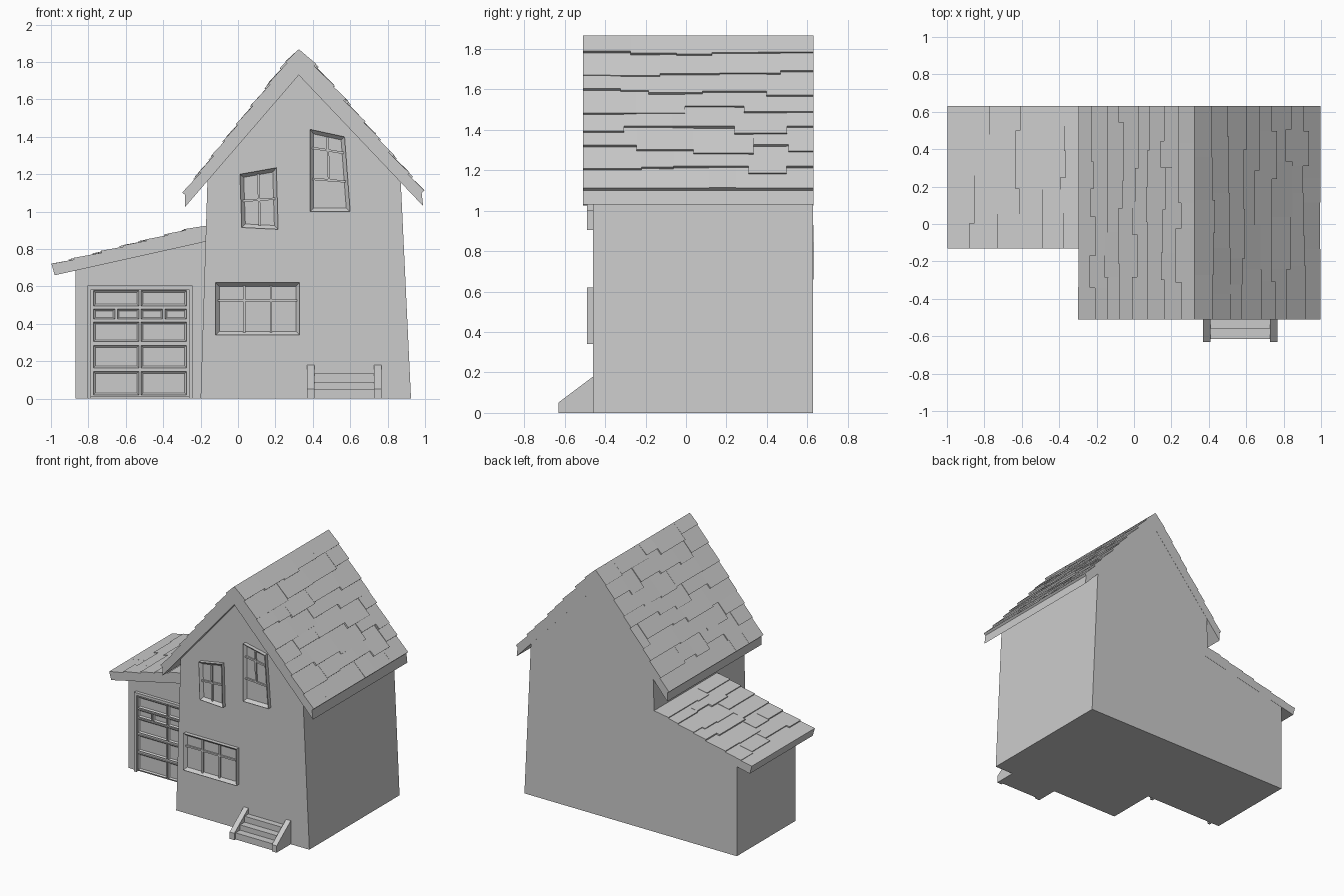
import bpy, bmesh, random
from mathutils import Vector

if "Cube" in bpy.data.objects:
    bpy.data.objects.remove(bpy.data.objects["Cube"])


def finish(name, bm):
    bmesh.ops.recalc_face_normals(bm, faces=bm.faces)
    me = bpy.data.meshes.new(name)
    bm.to_mesh(me)
    bm.free()
    ob = bpy.data.objects.new(name, me)
    bpy.context.collection.objects.link(ob)
    return ob


def add_prism(bm, pts, y0, y1):
    """Extrude an x,z outline from y0 to y1; returns the face at y0."""
    a = [bm.verts.new((x, y0, z)) for x, z in pts]
    b = [bm.verts.new((x, y1, z)) for x, z in pts]
    front = bm.faces.new(a)
    bm.faces.new(b[::-1])
    for i in range(len(pts)):
        j = (i + 1) % len(pts)
        bm.faces.new((a[j], a[i], b[i], b[j]))
    return front


def prism(name, pts, y0, y1):
    bm = bmesh.new()
    add_prism(bm, pts, y0, y1)
    return finish(name, bm)


def rect(x0, x1, z0, z1):
    return [(x0, z0), (x1, z0), (x1, z1), (x0, z1)]


def add_framed(bm, pts, y0, y1, rim, recess):
    """Prism whose front face is inset and pushed back."""
    f = add_prism(bm, pts, y0, y1)
    bm.normal_update()
    bmesh.ops.inset_region(bm, faces=[f], thickness=rim, use_even_offset=True)
    for v in f.verts:
        v.co.y += recess


def window(name, quad, bars):
    """quad: bl, br, tr, tl corners; bars: (u0, v0, u1, v1) fractions."""
    bl, br, tr, tl = [Vector(p) for p in quad]

    def at(u, v):
        return bl.lerp(br, u).lerp(tl.lerp(tr, u), v)
    bm = bmesh.new()
    add_framed(bm, quad, -0.49, -0.45, 0.02, 0.022)
    for u0, v0, u1, v1 in bars:
        p, q = at(u0, v0), at(u1, v1)
        d = (q - p).normalized() * 0.006
        n = Vector((-d.y, d.x))
        add_prism(bm, [p - n, q - n, q + n, p + n], -0.48, -0.46)
    return finish(name, bm)


def shingles(name, ridge, eave, y0, y1, rows, thick, seed):
    """Overlapping wedge shingles with ragged lower edges."""
    rnd = random.Random(seed)
    ridge, eave = Vector(ridge), Vector(eave)
    up = ridge - eave
    length = up.length
    up.normalize()
    n = Vector((-up.y, up.x))
    if n.y < 0:
        n = -n
    step = length / rows
    bm = bmesh.new()
    for r in range(rows):
        y = y0
        while y < y1 - 0.001:
            w = rnd.uniform(0.13, 0.32)
            ye = y1 if y + w > y1 - 0.08 else y + w
            low = r * step + (rnd.uniform(-0.25, 0.25) * step if r else 0)
            top = min(low + step * 1.55, length)
            t = thick * rnd.uniform(0.8, 1.0)
            a = eave + up * low
            b = eave + up * top
            add_prism(bm, [a - n * 0.004, b - n * 0.004, b + n * 0.003, a + n * t], y, ye)
            y = ye
    return finish(name, bm)


# Main house and garage walls
prism("house_walls", [(-0.2, 0), (0.925, 0), (0.87, 1.165), (0.325, 1.74), (-0.163, 1.175)], -0.46, 0.629)
prism("garage_walls", [(-0.87, 0), (-0.15, 0), (-0.15, 0.86), (-0.87, 0.695)], -0.08, 0.629)

# Roof slabs
prism("main_roof", [(0.325, 1.865), (0.982, 1.10), (0.99, 1.03), (0.325, 1.73), (-0.283, 1.025), (-0.283, 1.09)],
      -0.51, 0.63)
prism("garage_roof", [(-0.15, 0.925), (-0.15, 0.845), (-0.98, 0.66), (-0.993, 0.705)], -0.13, 0.63)

# Shingle coverings
shingles("right_shingles", (0.325, 1.865), (0.982, 1.10), -0.51, 0.63, 8, 0.022, 3)
shingles("left_shingles", (0.325, 1.865), (-0.283, 1.09), -0.51, 0.63, 8, 0.02, 8)
shingles("garage_shingles", (-0.15, 0.925), (-0.993, 0.705), -0.13, 0.63, 7, 0.018, 5)

# Front windows, two of them crooked
window("wide_window", rect(-0.12, 0.33, 0.34, 0.62),
       [(0.03, 0.66, 0.97, 0.66), (0.34, 0.05, 0.34, 0.95), (0.66, 0.05, 0.66, 0.95)])
window("left_upper_window", [(0.02, 0.915), (0.215, 0.905), (0.205, 1.235), (0.01, 1.2)],
       [(0.06, 0.5, 0.94, 0.5), (0.5, 0.05, 0.5, 0.95)])
window("right_upper_window", [(0.385, 1.0), (0.6, 1.0), (0.57, 1.4), (0.385, 1.44)],
       [(0.06, 0.4, 0.94, 0.4), (0.06, 0.78, 0.94, 0.78), (0.5, 0.4, 0.5, 0.95)])

# Garage door with panel rows: (bottom, top, columns)
bm = bmesh.new()
add_prism(bm, rect(-0.785, -0.262, 0.012, 0.585), -0.09, -0.07)
for z0, z1, cols in [(0.02, 0.145, 2), (0.165, 0.285, 2), (0.305, 0.41, 2), (0.425, 0.48, 4), (0.495, 0.578, 2)]:
    w = 0.51 / cols
    for i in range(cols):
        x = -0.779 + i * w
        add_framed(bm, rect(x + 0.006, x + w - 0.006, z0, z1), -0.102, -0.085, 0.01, 0.009)
finish("garage_door", bm)

# Garage door trim
bm = bmesh.new()
for r in [rect(-0.805, -0.785, 0, 0.605), rect(-0.262, -0.242, 0, 0.605), rect(-0.785, -0.262, 0.585, 0.605)]:
    add_prism(bm, r, -0.105, -0.07)
finish("garage_door_trim", bm)

# Front steps
bm = bmesh.new()
for front, top in [(-0.615, 0.05), (-0.56, 0.09), (-0.505, 0.135)]:
    add_prism(bm, rect(0.4, 0.735, 0, top), front, -0.45)
finish("front_steps", bm)

# Sloped cheeks on both sides of the steps
for name, x0, x1 in [("left_step_cheek", 0.37, 0.41), ("right_step_cheek", 0.728, 0.768)]:
    bm = bmesh.new()
    side = [(-0.63, 0), (-0.45, 0), (-0.45, 0.187), (-0.63, 0.052)]
    f = bm.faces.new([bm.verts.new((x0, y, z)) for y, z in side])
    ext = bmesh.ops.extrude_face_region(bm, geom=[f])["geom"]
    bmesh.ops.translate(bm, verts=[g for g in ext if isinstance(g, bmesh.types.BMVert)], vec=(x1 - x0, 0, 0))
    if len(bm.faces) < 6:
        bm.faces.new([v for v in bm.verts if abs(v.co.x - x0) < 1e-5])
    finish(name, bm)
